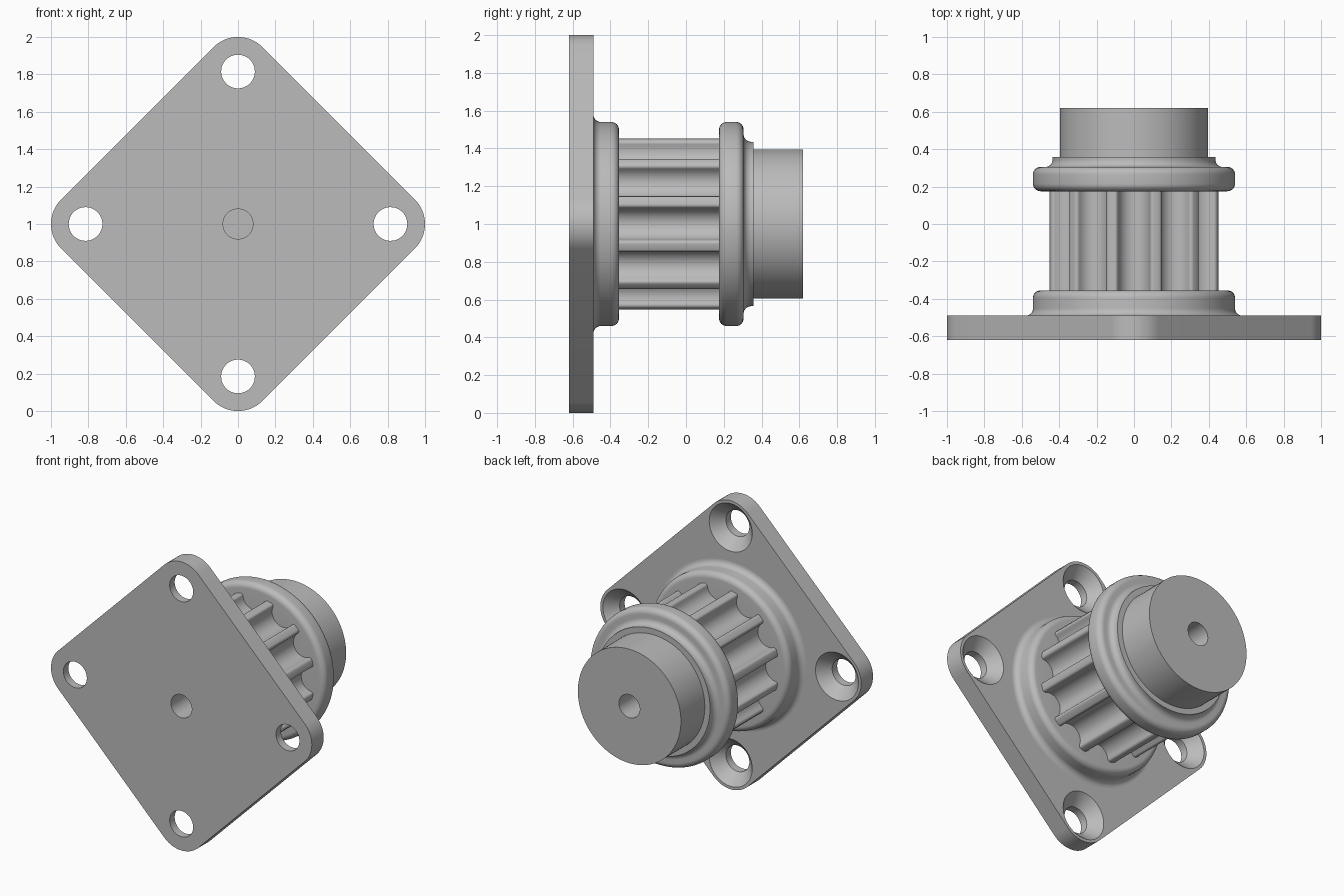
import bpy
import bmesh
from math import sin, cos, pi, radians, hypot, atan2
from mathutils import Vector

cube = bpy.data.objects.get("Cube")
if cube:
    bpy.data.objects.remove(cube, do_unlink=True)

CENTRE_Z = 1.0
FRONT, PLATE_BACK, BACK = -0.62, -0.49, 0.62
BORE = 0.08
CORNER = 0.815      # distance of the plate corners and holes from the axis
SEGMENTS = 96

grey = bpy.data.materials.new("plain grey")
grey.use_nodes = True
colour = (0.5, 0.5, 0.5, 1)
grey.diffuse_color = colour
grey.node_tree.nodes["Principled BSDF"].inputs["Base Color"].default_value = colour


def make_object(name, bm):
    bmesh.ops.recalc_face_normals(bm, faces=bm.faces)
    mesh = bpy.data.meshes.new(name)
    bm.to_mesh(mesh)
    bm.free()
    mesh.materials.append(grey)
    obj = bpy.data.objects.new(name, mesh)
    bpy.context.collection.objects.link(obj)
    return obj


def smooth(obj):
    bpy.ops.object.select_all(action="DESELECT")
    obj.select_set(True)
    bpy.context.view_layer.objects.active = obj
    bpy.ops.object.shade_smooth_by_angle(angle=radians(30))


def arc(cx, cy, r, start, end, steps=8):
    """Points along an arc, angles in degrees."""
    angles = [radians(start + (end - start) * i / steps) for i in range(steps + 1)]
    return [(cx + r * cos(a), cy + r * sin(a)) for a in angles]


def lathe(name, profile, x=0, z=CENTRE_Z, segments=SEGMENTS):
    """Spin (radius, y) points about an axis along y; radius 0 makes a cap."""
    bm = bmesh.new()
    verts = [bm.verts.new((x + r, y, z)) for r, y in profile]
    edges = [bm.edges.new((a, b)) for a, b in zip(verts, verts[1:] + verts[:1])]
    bmesh.ops.spin(bm, geom=verts + edges, cent=(x, 0, z), axis=(0, 1, 0),
                   angle=2 * pi, steps=segments, use_duplicate=False)
    bmesh.ops.remove_doubles(bm, verts=bm.verts, dist=1e-5)
    return make_object(name, bm)


def extrude(name, outline, y0, y1):
    """Extrude an outline of (x, height above axis) points along y."""
    bm = bmesh.new()
    face = bm.faces.new([bm.verts.new((x, y0, CENTRE_Z + h)) for x, h in outline])
    result = bmesh.ops.extrude_face_region(bm, geom=[face])
    moved = [g for g in result["geom"] if isinstance(g, bmesh.types.BMVert)]
    bmesh.ops.translate(bm, verts=moved, vec=(0, y1 - y0, 0))
    return make_object(name, bm)


# Mounting plate: a diamond with corners rounded about the screw holes
outline = []
for k in range(4):
    a = k * 90
    outline += arc(CORNER * cos(radians(a)), CORNER * sin(radians(a)),
                   1 - CORNER, a - 45, a + 45, 16)
plate = extrude("mounting_plate", outline, FRONT, PLATE_BACK)

# Countersunk screw holes and the central bore
screw = [(0, FRONT - 0.1), (0.09, FRONT - 0.1), (0.09, PLATE_BACK - 0.075),
         (0.165, PLATE_BACK), (0.165, PLATE_BACK + 0.1), (0, PLATE_BACK + 0.1)]
bore = [(0, FRONT - 0.1), (BORE, FRONT - 0.1), (BORE, PLATE_BACK + 0.1), (0, PLATE_BACK + 0.1)]
cutters = [lathe("bore_cutter", bore)]
for k in range(4):
    a = k * pi / 2
    cutters.append(lathe("screw_hole_cutter", screw, CORNER * cos(a),
                         CENTRE_Z + CORNER * sin(a), 48))
for cutter in cutters:
    cutter.hide_render = True
    mod = plate.modifiers.new("hole", "BOOLEAN")
    mod.operation = "DIFFERENCE"
    mod.solver = "EXACT"
    mod.object = cutter
cut_mesh = bpy.data.meshes.new_from_object(
    plate.evaluated_get(bpy.context.evaluated_depsgraph_get()))
plate.modifiers.clear()
plate.data = cut_mesh
for cutter in cutters:
    bpy.data.objects.remove(cutter, do_unlink=True)
smooth(plate)

# Spool: base flange, core, outer flange with filleted collar, and end hub
RIM, ROUND = 0.54, 0.04
profile = [(BORE, PLATE_BACK)]
profile += arc(RIM + ROUND, PLATE_BACK + ROUND, ROUND, 270, 180)
profile += arc(RIM - ROUND, -0.355 - ROUND, ROUND, 0, 90)
profile += [(0.34, -0.355), (0.34, 0.175)]
profile += arc(RIM - ROUND, 0.175 + ROUND, ROUND, -90, 0)
profile += arc(RIM - ROUND, 0.305 - ROUND, ROUND, 0, 90)
profile += arc(0.435 + ROUND, 0.305 + ROUND, ROUND, 270, 180)
profile += [(0.435, 0.358), (0.395, 0.358), (0.395, BACK), (BORE, BACK)]
smooth(lathe("flanged_spool", profile))

# Toothed drum: twelve round grooves with softened tooth tips
TEETH, TIP, GROOVE, SOFT = 12, 0.465, 0.085, 0.018
reach = GROOVE + SOFT
inner = TIP - SOFT
# angle at the axis between a groove centre and the tip-rounding centre
spread = 2 * atan2(reach / 2, (inner ** 2 - (reach / 2) ** 2) ** 0.5)
gear = []
for k in range(TEETH):
    mid = 2 * pi * k / TEETH
    groove = Vector((inner * cos(mid), inner * sin(mid)))
    for side in (-1, 1):
        a = mid + side * spread
        tip = Vector((inner * cos(a), inner * sin(a)))
        to_groove = groove - tip
        start = a
        turn = (atan2(to_groove.y, to_groove.x) - start + pi) % (2 * pi) - pi
        rounding = arc(tip.x, tip.y, SOFT, math_start := start * 180 / pi,
                       math_start + turn * 180 / pi, 5)
        if side < 0:
            g0 = atan2(-to_groove.y, -to_groove.x)
            sweep = 2 * (((mid + pi) - g0 + pi) % (2 * pi) - pi)
            gear += rounding
            gear += arc(groove.x, groove.y, GROOVE, g0 * 180 / pi,
                        (g0 + sweep) * 180 / pi, 14)[1:-1]
        else:
            gear += rounding[::-1]
smooth(extrude("toothed_drum", gear, -0.36, 0.18))
